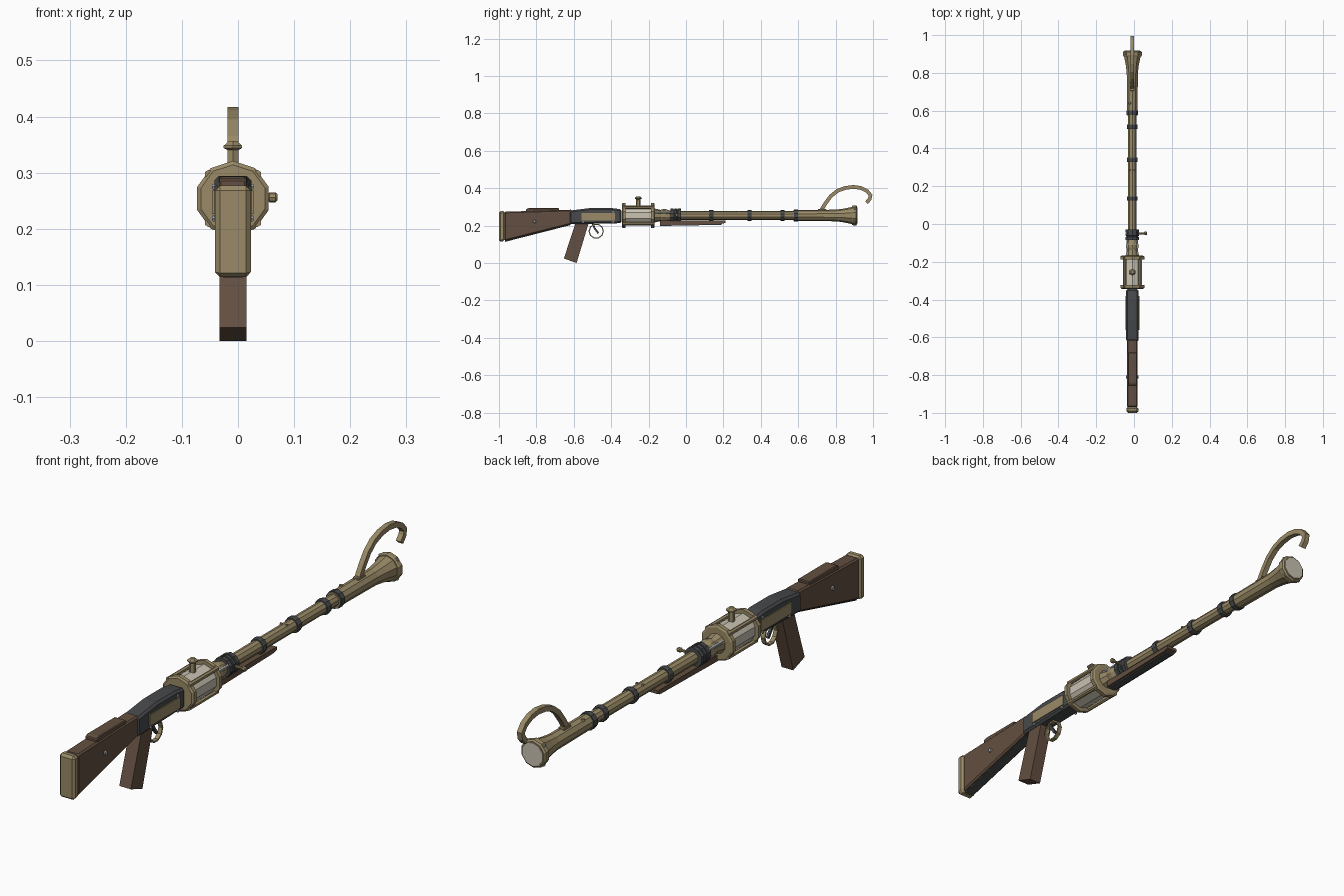
import bpy, bmesh, math
from mathutils import Vector, Matrix

if "Cube" in bpy.data.objects:
    bpy.data.objects.remove(bpy.data.objects["Cube"])

CX, CZ = -0.009, 0.254          # axis of the barrel


def material(name, rgb):
    m = bpy.data.materials.new(name)
    m.diffuse_color = (*rgb, 1)
    m.use_nodes = True
    m.node_tree.nodes["Principled BSDF"].inputs["Base Color"].default_value = m.diffuse_color
    return m


BRASS = material("brass", (0.32, 0.255, 0.135))
WOOD = material("brown wood", (0.125, 0.078, 0.052))
STEEL = material("dark steel", (0.065, 0.067, 0.07))
GLASS = material("pale glass", (0.58, 0.54, 0.44))
SILVER = material("silver", (0.40, 0.42, 0.43))


def finish(name, bm, mat, bevel=0):
    bmesh.ops.recalc_face_normals(bm, faces=bm.faces)
    me = bpy.data.meshes.new(name)
    bm.to_mesh(me)
    bm.free()
    me.materials.append(mat)
    ob = bpy.data.objects.new(name, me)
    bpy.context.collection.objects.link(ob)
    if bevel:
        b = ob.modifiers.new("bevel", "BEVEL")
        b.width, b.segments = bevel, 1
    return ob


def prism(name, profile, half, mat, x=CX, bevel=0):
    """Side profile of (y, z) points extruded across x."""
    bm = bmesh.new()
    f = bm.faces.new([bm.verts.new((x - half, y, z)) for y, z in profile])
    ext = bmesh.ops.extrude_face_region(bm, geom=[f])["geom"]
    bmesh.ops.translate(bm, vec=(2 * half, 0, 0),
                        verts=[v for v in ext if isinstance(v, bmesh.types.BMVert)])
    return finish(name, bm, mat, bevel)


def box(name, y0, y1, z0, z1, half, mat, x=CX, bevel=0):
    return prism(name, [(y0, z0), (y1, z0), (y1, z1), (y0, z1)], half, mat, x, bevel)


def lathe(name, profile, mat, origin=(CX, 0, CZ), axis=(0, 1, 0), sides=10):
    """(distance, radius) profile turned around an axis, with closed ends."""
    bm = bmesh.new()
    rot = Vector((0, 0, 1)).rotation_difference(Vector(axis)).to_matrix()
    rings = []
    for d, r in profile:
        ring = []
        for i in range(sides):
            a = 2 * math.pi * i / sides + math.pi / 2
            p = Vector((r * math.cos(a), r * math.sin(a), d))
            ring.append(bm.verts.new(rot @ p + Vector(origin)))
        rings.append(ring)
    for a, b in zip(rings, rings[1:]):
        for i in range(sides):
            j = (i + 1) % sides
            bm.faces.new((a[i], a[j], b[j], b[i]))
    bm.faces.new(rings[0])
    bm.faces.new(rings[-1])
    return finish(name, bm, mat)


def strip(name, path, half_w, half_t, mat, closed=False):
    """Rectangular bar swept along a (y, z) path."""
    bm = bmesh.new()
    n, rings = len(path), []
    for i, (y, z) in enumerate(path):
        a = path[i - 1] if closed or i else path[0]
        b = path[(i + 1) % n] if closed or i < n - 1 else path[-1]
        t = Vector((b[0] - a[0], b[1] - a[1])).normalized()
        ny, nz = -t.y * half_t, t.x * half_t
        rings.append([bm.verts.new((CX + sx * half_w, y + s * ny, z + s * nz))
                      for sx, s in ((-1, -1), (1, -1), (1, 1), (-1, 1))])
    pairs = list(zip(rings, rings[1:])) + ([(rings[-1], rings[0])] if closed else [])
    for a, b in pairs:
        for k in range(4):
            bm.faces.new((a[k], a[(k + 1) % 4], b[(k + 1) % 4], b[k]))
    if not closed:
        bm.faces.new(rings[0])
        bm.faces.new(rings[-1])
    return finish(name, bm, mat)


# Stock with butt plate and cheek rest
prism("stock", [(-0.97, 0.118), (-0.61, 0.208), (-0.61, 0.285), (-0.97, 0.274)],
      0.028, WOOD, bevel=0.006)
prism("butt_plate", [(-1.0, 0.112), (-0.968, 0.118), (-0.968, 0.277), (-1.0, 0.277)],
      0.032, BRASS, bevel=0.009)
prism("cheek_rest", [(-0.855, 0.27), (-0.68, 0.275), (-0.68, 0.293), (-0.84, 0.293),
                     (-0.855, 0.288)], 0.024, WOOD, bevel=0.003)
prism("stock_underside_strap", [(-0.968, 0.113), (-0.62, 0.202), (-0.62, 0.209),
                                (-0.968, 0.12)], 0.018, STEEL)

# Receiver with side plates
prism("receiver", [(-0.622, 0.207), (-0.345, 0.213), (-0.345, 0.287), (-0.40, 0.294),
                   (-0.51, 0.294), (-0.622, 0.28)], 0.033, STEEL, bevel=0.008)
for s, side in ((-1, "left"), (1, "right")):
    box(side + "_side_plate", -0.56, -0.38, 0.226, 0.268, 0.003, BRASS, CX + s * 0.034)
    for y, z in ((-0.55, 0.218), (-0.39, 0.275), (-0.39, 0.219)):
        lathe(side + "_receiver_bolt", [(0, 0.006), (0.005, 0.005)], SILVER,
              (CX + s * 0.032, y, z), (s, 0, 0), 6)
    lathe(side + "_stock_bolt", [(0, 0.009), (0.006, 0.007)], SILVER,
          (CX + s * 0.027, -0.81, 0.222), (s, 0, 0), 8)

# Grip, trigger and its guard
prism("grip", [(-0.653, 0.024), (-0.585, 0.0), (-0.52, 0.215), (-0.59, 0.215)], 0.024, WOOD)
strip("trigger_guard", [(-0.48 + 0.038 * math.cos(a), 0.17 + 0.038 * math.sin(a))
                        for a in (2 * math.pi * i / 10 for i in range(10))],
      0.008, 0.003, BRASS, True)
strip("trigger", [(-0.50, 0.212), (-0.488, 0.185), (-0.468, 0.158)], 0.005, 0.005, STEEL)

# Glass drum between flanges, with four tie rods and a filler cap
lathe("drum_glass", [(-0.33, 0.053), (-0.18, 0.053)], GLASS)
lathe("rear_flange", [(-0.343, 0.06), (-0.338, 0.067), (-0.323, 0.067)], BRASS)
lathe("front_flange", [(-0.187, 0.067), (-0.172, 0.067), (-0.168, 0.06)], BRASS)
for k in range(4):
    a = math.pi / 4 + k * math.pi / 2
    lathe("tie_rod", [(-0.34, 0.008), (-0.17, 0.008)], BRASS,
          (CX + 0.061 * math.cos(a), 0, CZ + 0.061 * math.sin(a)), sides=6)
lathe("filler_cap", [(0, 0.012), (0.036, 0.011), (0.04, 0.019), (0.044, 0.019), (0.052, 0.009)],
      BRASS, (CX, -0.255, 0.304), (0, 0, 1), 6)

# Barrel neck, barrel and steel bands
lathe("neck", [(-0.172, 0.038), (-0.135, 0.03), (-0.125, 0.034), (-0.11, 0.034),
               (-0.08, 0.025)], BRASS)
for x in (-1, 1):
    lathe("neck_pipe", [(-0.17, 0.006), (-0.08, 0.006)], SILVER,
          (CX + x * 0.026, 0, CZ + 0.015), sides=6)
lathe("barrel", [(-0.1, 0.023), (0.6, 0.023)], BRASS)
for y in (0.135, 0.34, 0.515):
    lathe("barrel_band", [(y - 0.011, 0.028), (y - 0.008, 0.03), (y + 0.008, 0.03),
                          (y + 0.011, 0.028)], STEEL)
lathe("collar", [(-0.084, 0.037), (-0.068, 0.037), (-0.067, 0.032), (-0.063, 0.032),
                 (-0.062, 0.037), (-0.05, 0.037), (-0.049, 0.032), (-0.045, 0.032),
                 (-0.044, 0.037), (-0.028, 0.037)], STEEL)
lathe("collar_knob", [(0, 0.006), (0.062, 0.005), (0.065, 0.009), (0.076, 0.009),
                      (0.079, 0.006)], BRASS, (CX, -0.05, 0.256), (1, 0, 0), 8)
for x in (-0.012, 0.012):
    lathe("barrel_stud", [(0, 0.006), (0.006, 0.004)], BRASS,
          (CX + x, 0.285, CZ + 0.018), (0, 0, 1), 6)

# Wooden fore-end under the barrel
prism("fore_end", [(-0.14, 0.203), (0.19, 0.209), (0.21, 0.214), (0.21, 0.226),
                   (-0.14, 0.226)], 0.022, WOOD)
prism("fore_end_strap", [(-0.14, 0.198), (0.19, 0.204), (0.19, 0.209), (-0.14, 0.203)],
      0.014, STEEL)
for y in (-0.05, 0.135):
    box("fore_end_bracket", y - 0.01, y + 0.01, 0.215, 0.245, 0.012, STEEL)

# Flared muzzle with a pale end
lathe("muzzle", [(0.575, 0.029), (0.80, 0.031), (0.84, 0.036), (0.893, 0.047)], BRASS)
lathe("muzzle_rear_band", [(0.578, 0.033), (0.6, 0.033)], STEEL)
lathe("muzzle_rim", [(0.888, 0.05), (0.893, 0.053), (0.91, 0.053), (0.915, 0.047)], BRASS)
lathe("muzzle_glass", [(0.90, 0.043), (0.918, 0.043)], GLASS)
for k in range(4):
    a = math.pi / 4 + k * math.pi / 2
    d = Vector((math.cos(a), 0, math.sin(a)))
    lathe("rim_stud", [(0, 0.006), (0.006, 0.004)], SILVER,
          Vector((CX, 0.902, CZ)) + d * 0.049, d, 6)
lathe("muzzle_stud", [(0, 0.008), (0.008, 0.006)], BRASS,
      (CX - 0.014, 0.64, CZ + 0.022), (0, 0, 1), 6)

# Curved hook above the muzzle
strip("hook", [(0.722, 0.28), (0.745, 0.318), (0.775, 0.358), (0.81, 0.386), (0.85, 0.401),
               (0.895, 0.407), (0.935, 0.401), (0.968, 0.385), (0.987, 0.362),
               (0.982, 0.342), (0.965, 0.322)], 0.01, 0.01, BRASS)
box("hook_base", 0.705, 0.75, 0.275, 0.29, 0.012, BRASS, bevel=0.003)
